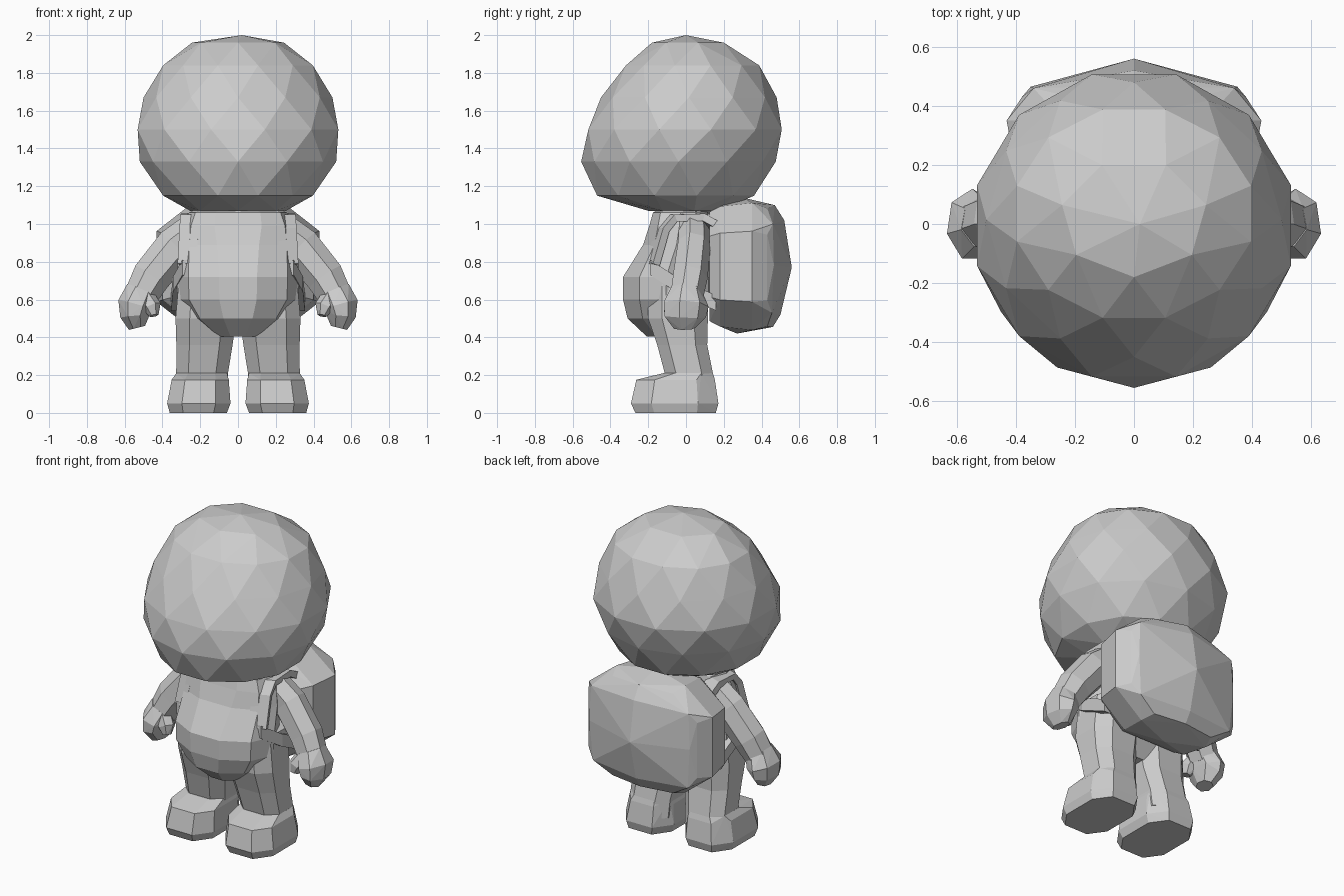
import bpy, bmesh, math
from mathutils import Vector

if "Cube" in bpy.data.objects:
    bpy.data.objects.remove(bpy.data.objects["Cube"])

grey = bpy.data.materials.new("soft_grey")
grey.diffuse_color = (0.6, 0.6, 0.6, 1)
grey.use_nodes = True
grey.node_tree.nodes["Principled BSDF"].inputs["Base Color"].default_value = grey.diffuse_color


def finish(name, bm, mirror=False):
    bmesh.ops.recalc_face_normals(bm, faces=bm.faces)
    me = bpy.data.meshes.new(name)
    bm.to_mesh(me)
    bm.free()
    me.materials.append(grey)
    ob = bpy.data.objects.new(name, me)
    bpy.context.collection.objects.link(ob)
    if mirror:
        ob.modifiers.new("mirror", 'MIRROR').use_mirror_merge = False
    return ob


def ring(c, u, v, n, p=2.0, off=0.0):
    """Superellipse of n points around c spanned by u and v."""
    pts = []
    for k in range(n):
        a = 2 * math.pi * (k + off) / n - math.pi / 2
        ca, sa = math.cos(a), math.sin(a)
        e = 2 / p
        pts.append(Vector(c) + Vector(u) * math.copysign(abs(ca) ** e, ca)
                   + Vector(v) * math.copysign(abs(sa) ** e, sa))
    return pts


def flat_ring(z, x0, x1, y0, y1, n, p=2.0, off=0.0):
    """Horizontal ring filling the given x and y ranges."""
    return ring(((x0 + x1) / 2, (y0 + y1) / 2, z), ((x1 - x0) / 2, 0, 0),
                (0, (y1 - y0) / 2, 0), n, p, off)


def loft(name, rings, mirror=False):
    bm = bmesh.new()
    vs = [[bm.verts.new(p) for p in r] for r in rings]
    n = len(vs[0])
    for a, b in zip(vs, vs[1:]):
        for k in range(n):
            bm.faces.new((a[k], a[(k + 1) % n], b[(k + 1) % n], b[k]))
    bm.faces.new(vs[0])
    bm.faces.new(vs[-1])
    return finish(name, bm, mirror)


def hull(name, pts, mirror=False):
    bm = bmesh.new()
    for p in pts:
        bm.verts.new(p)
    bmesh.ops.convex_hull(bm, input=bm.verts)
    loose = [v for v in bm.verts if not v.link_faces]
    bmesh.ops.delete(bm, geom=loose, context='VERTS')
    bmesh.ops.dissolve_limit(bm, angle_limit=0.02, verts=bm.verts, edges=bm.edges)
    return finish(name, bm, mirror)


def tube(path, n, p=2.0, off=0.5):
    """Rings across a path of (point, in-plane radius, y radius)."""
    out = []
    for i, (c, r, ry) in enumerate(path):
        d = (Vector(path[min(i + 1, len(path) - 1)][0]) - Vector(path[max(i - 1, 0)][0])).normalized()
        side = d.cross(Vector((0, 1, 0))).normalized()
        out.append(ring(c, side * r, d.cross(side).normalized() * ry, n, p, off))
    return out


# Faceted head: staggered rings give a triangulated ball with a low forward chin
head = [Vector((0.02, 0, 2.0)), Vector((0, .12, 1.05))]
for i, (z, yf, yb, hx) in enumerate([
        (1.07, -.20, .20, .26), (1.15, -.485, .375, .41), (1.33, -.555, .475, .52),
        (1.50, -.535, .525, .55), (1.67, -.45, .48, .50), (1.84, -.33, .40, .41),
        (1.96, -.18, .22, .25)]):
    head += ring((0, (yf + yb) / 2, z), (hx, 0, 0), (0, (yb - yf) / 2, 0),
                 12 if i not in (0, 6) else 7, 2, (i % 2) * .5)
hull("head", head)

# Torso with a round belly
loft("torso", [flat_ring(z, -x, x, a, b, 10, p, .5) for z, x, a, b, p in [
    (.405, .13, -.215, .06, 2), (.50, .25, -.32, .12, 2), (.60, .32, -.345, .135, 2),
    (.72, .325, -.345, .135, 2), (.89, .31, -.235, .135, 2.3),
    (.99, .29, -.20, .13, 2.8), (1.06, .26, -.18, .12, 3), (1.10, .18, -.12, .10, 2.5)]])

# Legs running up into the hips
loft("leg", [flat_ring(z, x0, x1, a, b, 8, 2.8, .5) for z, x0, x1, a, b in [
    (.10, .05, .34, -.13, .17), (.21, .045, .335, -.12, .15),
    (.36, .02, .335, -.16, .12), (.50, .0, .34, -.21, .125), (.72, .0, .32, -.21, .13)]], True)

# Chunky shoes
hull("shoe", [p for z, x0, x1, a, b in [
    (0, .05, .37, -.28, .17), (.05, .03, .385, -.305, .185),
    (.175, .04, .36, -.275, .165), (.21, .05, .335, -.13, .15)]
    for p in flat_ring(z, x0, x1, a, b, 8, 2.8, .5)], True)

# Arms
loft("arm", tube([((.22, .04, .97), .10, .085), ((.33, .04, .88), .11, .09),
                  ((.46, .02, .72), .105, .095), ((.52, 0, .61), .09, .09)], 7, 2, 0), True)

# Mitten hands with a stubby inner thumb
hull("hand", [p for r in tube([((.51, 0, .65), .085, .085), ((.545, -.005, .57), .095, .125),
                               ((.55, -.01, .51), .075, .115), ((.535, -.01, .45), .045, .06)],
                              7, 2, 0) for p in r], True)
hull("thumb", [p for r in tube([((.50, -.03, .63), .05, .05), ((.455, -.06, .56), .05, .05),
                                ((.445, -.07, .515), .025, .03)], 6) for p in r], True)

# Shoulder straps running down the chest and under the arms
strap = [(.25, .16, 1.0), (.25, .06, 1.055), (.255, -.10, 1.05), (.26, -.16, .98), (.27, -.215, .79)]
bm = bmesh.new()
rows = [[bm.verts.new((x + s * .05, y + (s + 1) * .02, z)) for s in (-1, 1)] for x, y, z in strap]
for a, b in zip(rows, rows[1:]):
    bm.faces.new((a[0], a[1], b[1], b[0]))
ob = finish("shoulder_strap", bm, True)
ob.modifiers.new("thickness", 'SOLIDIFY').thickness = .04
loft("under_strap", [[Vector((x + dx, y, z + dz)) for dx, dz in
                      ((-.03, -.04), (.015, -.04), (.015, .04), (-.03, .04))]
                     for x, y, z in [(.28, -.19, .77), (.33, -.05, .68), (.34, .16, .58)]], True)

# Rounded backpack whose back is curved from side to side
pack = [Vector(p) for p in ((0, .56, .77), (0, .52, 1.02), (0, .50, .52), (0, .47, 1.10),
                            (0, .46, .455), (0, .30, 1.14), (0, .27, .42))]
for s in (-1, 1):
    pack += [Vector(p) for p in ((s * .34, .46, 1.0), (s * .35, .465, .78), (s * .33, .455, .53))]
for y, hx, z0, z1 in [(.125, .36, .47, 1.08), (.18, .42, .44, 1.11),
                      (.35, .455, .42, 1.13), (.43, .40, .44, 1.10)]:
    pack += ring((0, y, (z0 + z1) / 2), (hx, 0, 0), (0, 0, (z1 - z0) / 2), 8, 3, .5)
hull("backpack", pack)
